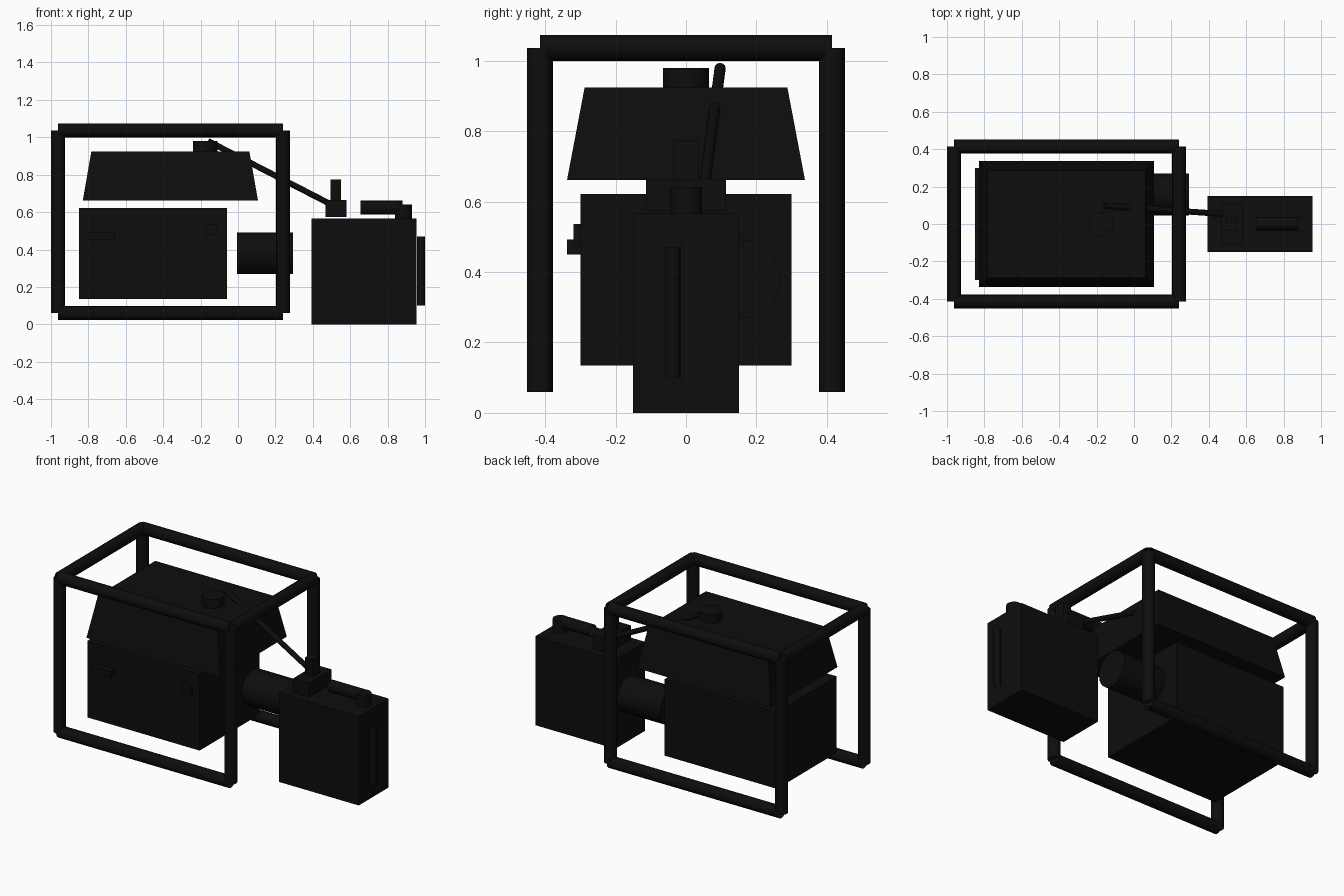
import bpy, bmesh
from mathutils import Vector

if "Cube" in bpy.data.objects:
    bpy.data.objects.remove(bpy.data.objects["Cube"])

black = bpy.data.materials.new("matte black")
black.diffuse_color = (0.004, 0.004, 0.004, 1)
black.use_nodes = True
black.node_tree.nodes["Principled BSDF"].inputs["Base Color"].default_value = black.diffuse_color


def finish(ob, name):
    ob.name = name
    ob.data.materials.append(black)
    return ob


def box(name, x0, x1, y0, y1, z0, z1, taper_x=0, taper_y=0):
    """Box from its limits; the top face can be drawn in on each side."""
    bpy.ops.mesh.primitive_cube_add(size=1)
    ob = bpy.context.object
    cx, cy = (x0 + x1) / 2, (y0 + y1) / 2
    for v in ob.data.vertices:
        top = v.co.z > 0
        sx = (x1 - x0) - (2 * taper_x if top else 0)
        sy = (y1 - y0) - (2 * taper_y if top else 0)
        v.co = (cx + v.co.x * sx, cy + v.co.y * sy, z1 if top else z0)
    return finish(ob, name)


def tube(name, a, b, r, sides=16, cap='NOTHING'):
    """Round bar from point a to point b, open ended by default."""
    a, b = Vector(a), Vector(b)
    d = b - a
    bpy.ops.mesh.primitive_cylinder_add(vertices=sides, radius=r, depth=d.length,
                                        end_fill_type=cap, location=(a + b) / 2)
    ob = bpy.context.object
    ob.rotation_euler = d.to_track_quat('Z', 'Y').to_euler()
    bpy.ops.object.shade_smooth_by_angle()
    return finish(ob, name)


# Tubular frame: posts, long rails and top cross bars
X0, X1, Y, Z0, Z1, R = -0.963, 0.241, 0.415, 0.06, 1.037, 0.037
for y in (-Y, Y):
    for x in (X0, X1):
        tube("frame_post", (x, y, Z0), (x, y, Z1), R)
    for z in (Z0, Z1):
        tube("frame_rail", (X0, y, z), (X1, y, z), R)
for x in (X0, X1):
    tube("frame_cross_bar", (x, -Y, Z1), (x, Y, Z1), R)

# Generator body with front controls
box("generator_body", -0.85, -0.06, -0.30, 0.30, 0.135, 0.622)
box("socket_panel", -0.80, -0.66, -0.338, -0.30, 0.45, 0.493)
box("switch", -0.17, -0.11, -0.32, -0.30, 0.48, 0.537)

# Fuel tank and filler cap
box("fuel_tank", -0.83, 0.107, -0.338, 0.338, 0.661, 0.924, 0.046, 0.05)
tube("tank_cap", (-0.175, 0, 0.92), (-0.175, 0, 0.98), 0.065, 24, 'NGON')

# Exhaust silencer
tube("silencer", (-0.005, 0.157, 0.38), (0.295, 0.157, 0.38), 0.112, 24, 'NGON')

# Fuel can with handle, spout block and side tube
box("fuel_can", 0.393, 0.955, -0.15, 0.15, 0, 0.566)
box("spout_block", 0.468, 0.58, -0.113, 0.113, 0.575, 0.665)
box("spout_post", 0.495, 0.55, -0.035, 0.035, 0.66, 0.775)
tube("can_handle", (0.655, 0, 0.624), (0.88, 0, 0.624), 0.037)
tube("can_cap", (0.884, 0, 0.56), (0.884, 0, 0.642), 0.045, 16, 'NGON')
tube("can_side_tube", (0.978, -0.038, 0.1), (0.978, -0.038, 0.47), 0.022)

# Fuel hose
tube("fuel_hose", (-0.16, 0.097, 0.98), (0.5, 0.052, 0.64), 0.016, 12)
